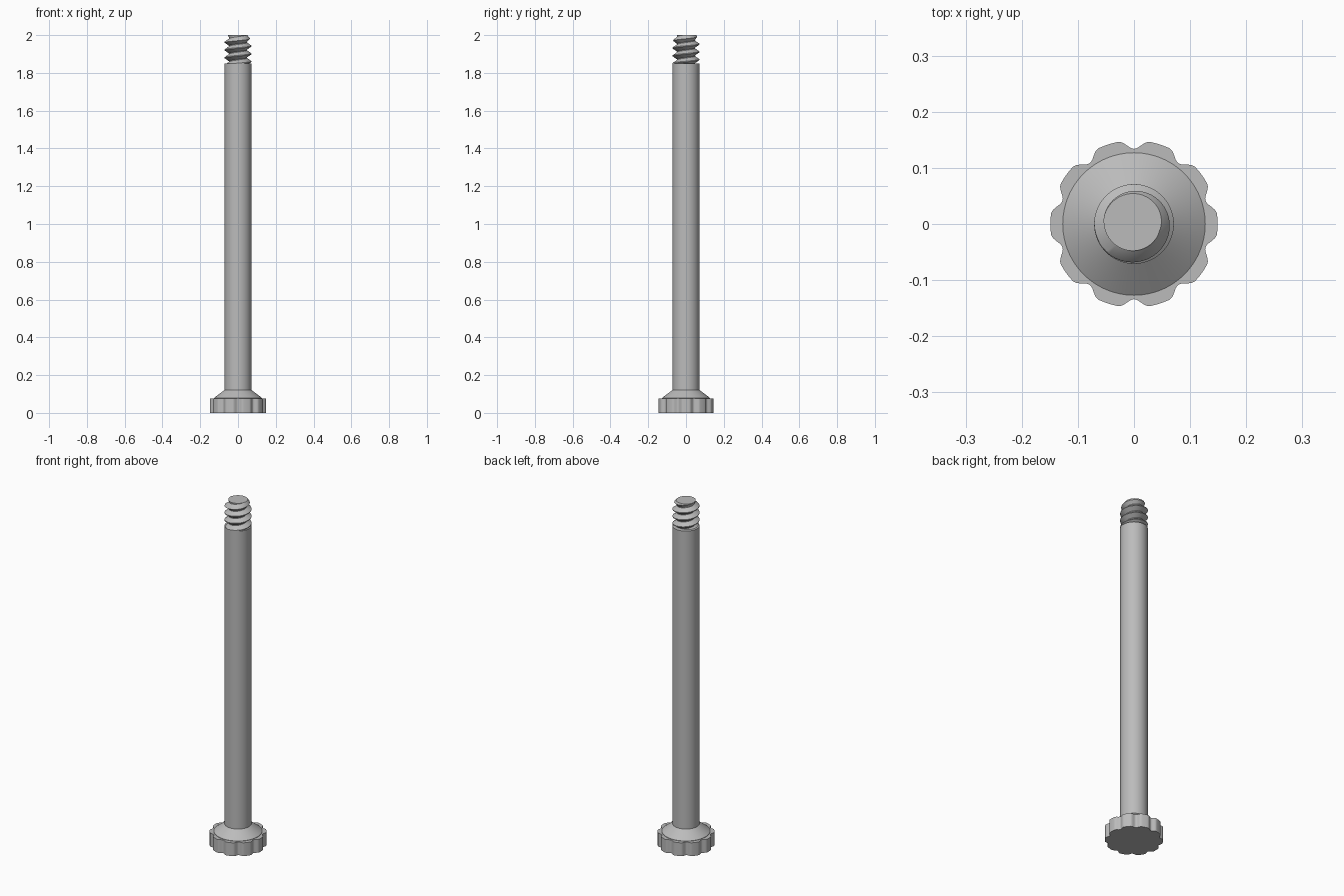
import bpy, bmesh, math
from mathutils import Vector

cube = bpy.data.objects.get("Cube")
if cube:
    bpy.data.objects.remove(cube, do_unlink=True)

# Single plain grey material
grey = bpy.data.materials.new("grey_metal")
grey.use_nodes = True
grey.diffuse_color = (0.5, 0.5, 0.5, 1)
grey.node_tree.nodes["Principled BSDF"].inputs["Base Color"].default_value = grey.diffuse_color

SHAFT_R = 0.071
THREAD_Z, TOP_Z = 1.85, 2.0


def finish(name, bm):
    bmesh.ops.recalc_face_normals(bm, faces=bm.faces)
    mesh = bpy.data.meshes.new(name)
    bm.to_mesh(mesh)
    bm.free()
    mesh.materials.append(grey)
    obj = bpy.data.objects.new(name, mesh)
    bpy.context.collection.objects.link(obj)
    bpy.ops.object.select_all(action="DESELECT")
    obj.select_set(True)
    bpy.context.view_layer.objects.active = obj
    bpy.ops.object.shade_smooth_by_angle(angle=math.radians(28))
    return obj


def loft(name, rings):
    """Join closed rings of points and cap both ends."""
    bm = bmesh.new()
    rows = [[bm.verts.new(p) for p in ring] for ring in rings]
    n = len(rows[0])
    for a, b in zip(rows, rows[1:]):
        for i in range(n):
            j = (i + 1) % n
            bm.faces.new((a[i], a[j], b[j], b[i]))
    bm.faces.new(rows[0])
    bm.faces.new(rows[-1])
    return finish(name, bm)


def ring(radius, z, n):
    """Closed ring; radius is a function of the angle."""
    angles = [math.tau * i / n for i in range(n)]
    return [(radius(a) * math.cos(a), radius(a) * math.sin(a), z) for a in angles]


# Scalloped knob with ten lobes
def lobe(a, outer=0.149, inner=0.134, lobes=10):
    step = math.tau / lobes
    d = abs((a + step / 2) % step - step / 2) / (step / 2)
    t = max(0, (d - 0.38) / 0.62)
    return outer - (outer - inner) * (1 - math.cos(math.pi * t)) / 2


loft("knob", [ring(lobe, z, 240) for z in (0, 0.077)])

# Conical collar and long shaft
profile = [(0.127, 0.07), (0.127, 0.079), (SHAFT_R, 0.122), (SHAFT_R, THREAD_Z)]
loft("shaft", [ring(lambda a, r=r: r, z, 96) for r, z in profile])

# Right-handed screw thread, swept along a helix and trimmed flat at both ends
PITCH, ROOT, SEGS = 0.041, 0.047, 72
section = [(0, ROOT), (0.08, ROOT), (0.49, SHAFT_R), (0.59, SHAFT_R), (1, ROOT)]
bm = bmesh.new()
rows = []
for i in range(-7 * SEGS, 3 * SEGS):
    turn = i / SEGS
    a = math.tau * turn + math.radians(150)
    row = []
    for offset, r in section:
        z = TOP_Z + PITCH * (turn + offset - 0.54)
        # The crest narrows towards the tip
        r = max(ROOT, min(r, 0.055 + 0.45 * (TOP_Z - z)))
        row.append(bm.verts.new((r * math.cos(a), r * math.sin(a), z)))
    rows.append(row)
for a, b in zip(rows, rows[1:]):
    for j in range(len(section) - 1):
        bm.faces.new((a[j], b[j], b[j + 1], a[j + 1]))
bmesh.ops.remove_doubles(bm, verts=bm.verts, dist=0.00005)
for z, direction in ((THREAD_Z - 0.002, -1), (TOP_Z, 1)):
    bmesh.ops.bisect_plane(
        bm, geom=bm.verts[:] + bm.edges[:] + bm.faces[:],
        plane_co=Vector((0, 0, z)), plane_no=Vector((0, 0, direction)),
        clear_outer=True)
bmesh.ops.holes_fill(bm, edges=[e for e in bm.edges if e.is_boundary], sides=0)
finish("screw_thread", bm)
